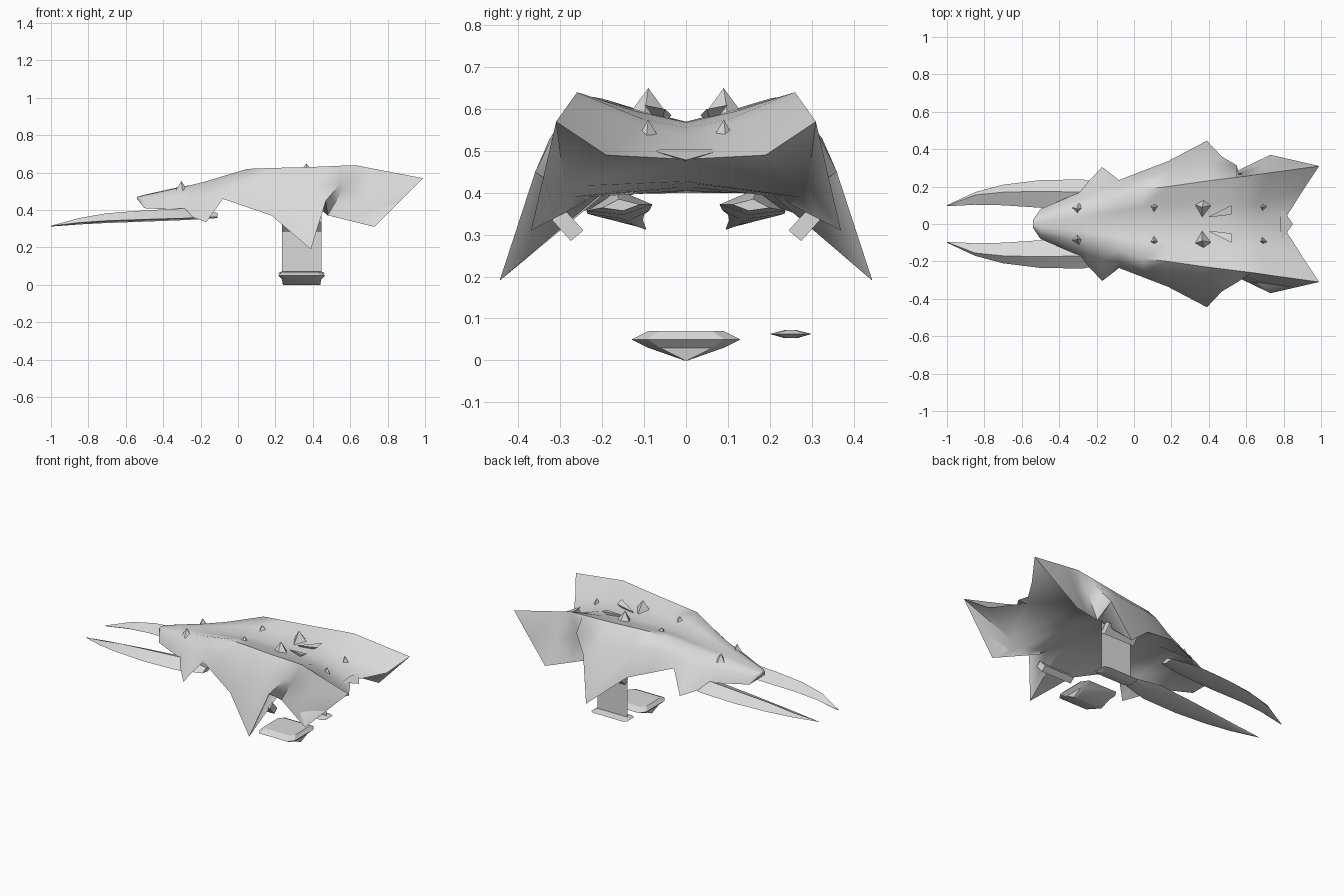
import bpy, bmesh, math

shell = bpy.data.materials.new("pale_grey")
shell.diffuse_color = (0.7, 0.7, 0.7, 1)


def make(name, verts, faces, angle=35):
    me = bpy.data.meshes.new(name)
    me.from_pydata([tuple(v) for v in verts], [], faces)
    me.materials.append(shell)
    ob = bpy.data.objects.new(name, me)
    bpy.context.collection.objects.link(ob)
    bm = bmesh.new()
    bm.from_mesh(me)
    bmesh.ops.remove_doubles(bm, verts=bm.verts, dist=0.0005)
    bmesh.ops.recalc_face_normals(bm, faces=bm.faces)
    bm.to_mesh(me)
    bm.free()
    bpy.ops.object.select_all(action='DESELECT')
    ob.select_set(True)
    bpy.context.view_layer.objects.active = ob
    bpy.ops.object.shade_smooth_by_angle(angle=math.radians(angle))
    return ob


def skin(rings):
    """Vertices and quads between closed rings of equal length."""
    n = len(rings[0])
    verts = [v for r in rings for v in r]
    faces = [(i * n + j, i * n + (j + 1) % n, (i + 1) * n + (j + 1) % n, (i + 1) * n + j)
             for i in range(len(rings) - 1) for j in range(n)]
    return verts, faces + [tuple(range(n))]


def loft(name, rings, angle=35):
    verts, faces = skin(rings)
    faces.append(tuple(range(len(verts) - len(rings[0]), len(verts))))
    return make(name, verts, faces, angle)


# Hull: x, centre z, ridge y z, side y z, edge y z, underside z
stations = [
    (-.54, .470, .012, .469, .018, .467, .020, .462, .460),
    (-.50, .482, .033, .478, .063, .453, .080, .410, .410),
    (-.30, .526, .075, .523, .133, .483, .165, .400, .410),
    (-.25, .532, .092, .534, .160, .472, .220, .365, .420),
    (-.17, .542, .112, .554, .190, .482, .305, .335, .440),
    (-.08, .556, .140, .581, .200, .520, .235, .460, .470),
    (.05, .570, .185, .620, .250, .550, .285, .415, .450),
    (.18, .570, .200, .625, .285, .540, .335, .370, .420),
    (.39, .570, .230, .630, .325, .530, .445, .190, .400),
]
half = []
for x, c, ry, rz, sy, sz, ey, ez, u in stations:
    half.append([(x, 0, c), (x, ry * .5, c + (rz - c) * .45), (x, ry, rz), (x, sy, sz),
                 (x, ey, ez), (x, min(ey * .5, .2), u), (x, 0, u)])
# Slanted rear edge of the side armour, then the flared twin tail
half += [
    [(.50, 0, .568), (.50, .12, .595), (.55, .25, .637), (.55, .313, .545),
     (.47, .36, .45), (.45, .225, .395), (.47, 0, .405)],
    [(.60, 0, .555), (.60, .10, .575), (.63, .26, .64), (.56, .265, .51),
     (.48, .25, .372), (.49, .23, .39), (.51, 0, .414)],
    [(.66, 0, .535), (.66, .115, .563), (.72, .273, .622), (.69, .315, .47),
     (.605, .31, .341), (.58, .27, .39), (.58, 0, .424)],
    [(.79, 0, .48), (.91, .19, .49), (.99, .31, .57), (.86, .34, .44),
     (.73, .37, .31), (.65, .29, .415), (.61, 0, .427)],
]
rings = [h + [(x, -y, z) for x, y, z in h[-2:0:-1]] for h in half]
verts, faces = skin(rings)
# Recessed rear panel as a strip between the upper and lower rear edges
b = (len(rings) - 1) * 12
strip = [(0, 1, 5, 6), (1, 2, 5), (2, 4, 5), (2, 3, 4),
         (0, 6, 7, 11), (11, 7, 10), (10, 7, 8), (10, 8, 9)]
faces += [tuple(b + i for i in f) for f in strip]
make("hull", verts, faces, 62)

# Rear centre plate over the tail notch
make("notch_plate", [(.79, -.085, .502), (.79, .085, .502), (.85, 0, .478), (.78, 0, .505), (.79, 0, .475)],
     [(0, 2, 3), (3, 2, 1), (0, 4, 2), (2, 4, 1), (0, 3, 4), (3, 1, 4)])

# Claws: x, inner y z, ridge y z, outer y z, keel y z
claw = [
    (-1.0, .095, .314, .097, .316, .100, .315, .097, .312),
    (-.85, .103, .335, .155, .357, .170, .333, .125, .323),
    (-.70, .100, .348, .170, .383, .210, .343, .140, .331),
    (-.50, .087, .358, .175, .398, .235, .350, .150, .338),
    (-.27, .080, .372, .170, .410, .238, .357, .150, .347),
    (-.11, .110, .372, .160, .385, .200, .364, .150, .357),
]
# Studs on the back: x, y, base z, radius, height
studs = [(-.30, .08, .505, .032, .05), (.11, .09, .575, .034, .04),
         (.37, .09, .575, .055, .075), (.69, .09, .53, .026, .045)]

for s, side in ((1, "left"), (-1, "right")):
    loft("claw_" + side, [[(c[0], s * c[k], c[k + 1]) for k in (1, 3, 5, 7)] for c in claw], 40)
    for i, (x, y, z, r, h) in enumerate(studs):
        base = [(x + r * cx, s * (y + r * cy), z) for cx, cy in ((1, .2), (.1, 1), (-1, .3), (-.1, -1))]
        make(f"stud_{side}_{i + 1}", base + [(x - r * .1, s * y, z + h)],
             [(0, 1, 4), (1, 2, 4), (2, 3, 4), (3, 0, 4), (0, 1, 2, 3)], 20)
    # Swept back fins behind the largest studs
    make("back_fin_" + side, [(.39, s * .035, .585), (.52, s * .10, .61), (.52, s * .05, .60), (.46, s * .06, .56)],
         [(0, 1, 2), (0, 3, 1), (0, 2, 3), (1, 3, 2)], 20)
    # Slanted struts below the hull
    loft("strut_" + side, [[(x, s * .245, .31), (x, s * .275, .285), (x, s * .32, .335), (x, s * .29, .36)]
                           for x in (.235, .447)], 20)

# Thin hanging panel
make("hanging_panel", [(.235, .25, .065), (.447, .25, .065), (.447, .25, .39), (.235, .25, .39)], [(0, 1, 2, 3)])


# Pods below: half width, half length and height of each ring
def pod(name, y0, profile):
    corners = ((1, .7), (.8, 1), (-.8, 1), (-1, .7), (-1, -.7), (-.8, -1), (.8, -1), (1, -.7))
    loft(name, [[(.34 + hx * a, y0 + hw * c, z) for a, c in corners] for hw, hx, z in profile], 20)


pod("lower_pod", 0, [(.005, .10, 0), (.09, .105, .03), (.13, .125, .05), (.09, .106, .07)])
pod("side_pod", .25, [(.015, .10, .053), (.05, .125, .063), (.015, .106, .072)])
